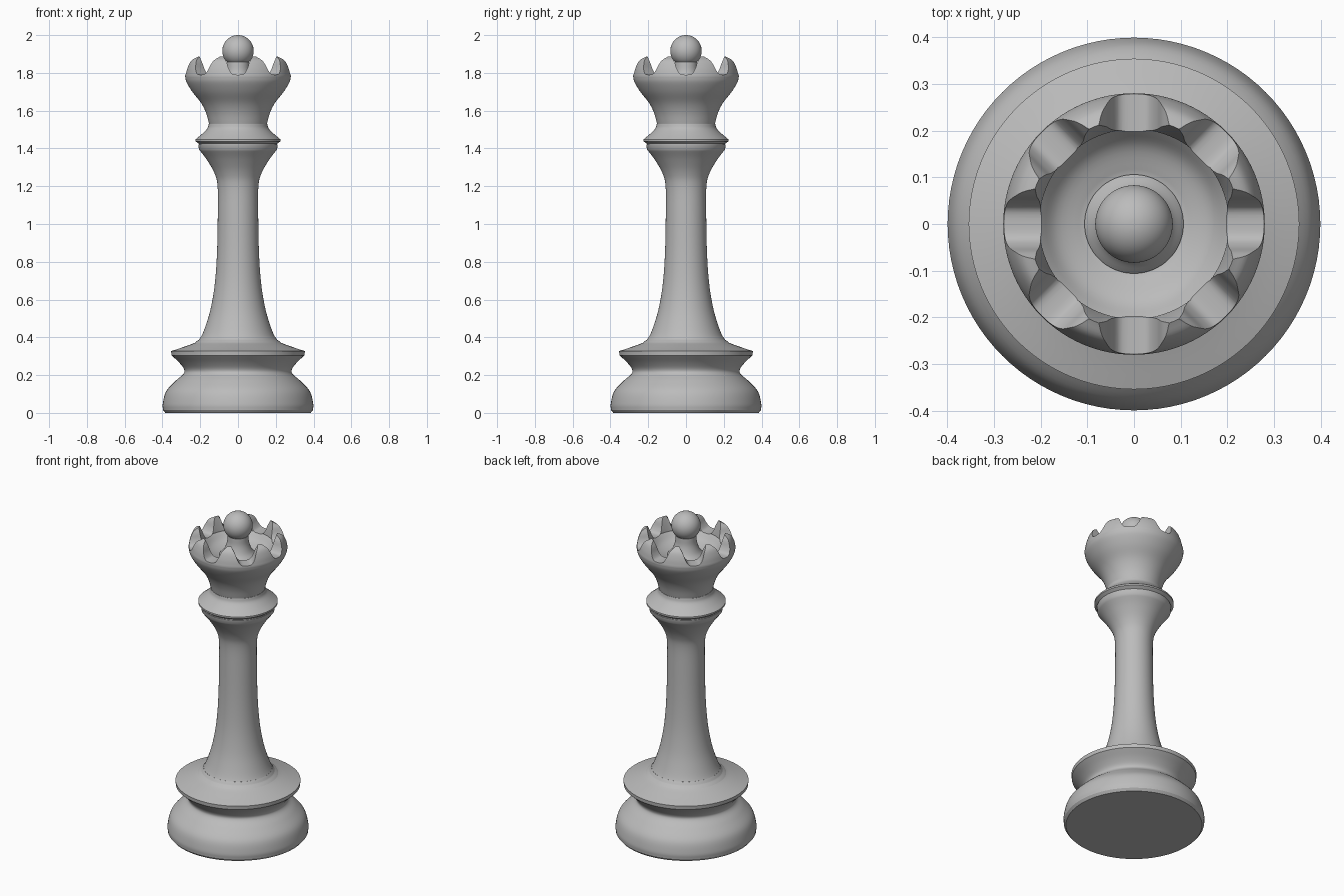
import bpy, bmesh, math
from mathutils import Matrix, Vector

if "Cube" in bpy.data.objects:
    bpy.data.objects.remove(bpy.data.objects["Cube"], do_unlink=True)

grey = bpy.data.materials.new("plain grey")
grey.use_nodes = True
colour = (0.5, 0.5, 0.5, 1)
grey.diffuse_color = colour
grey.node_tree.nodes["Principled BSDF"].inputs["Base Color"].default_value = colour


def spline(points, steps=5):
    """Smooth curve through a run of points, sharp only at its two ends."""
    p = [Vector(q) for q in points]
    p = [2 * p[0] - p[1]] + p + [2 * p[-1] - p[-2]]
    out = []
    for a, b, c, d in zip(p, p[1:], p[2:], p[3:]):
        for i in range(steps):
            t = i / steps
            out.append(0.5 * (2 * b + (c - a) * t + (2 * a - 5 * b + 4 * c - d) * t * t
                              + (3 * b - a - 3 * c + d) * t ** 3))
    return out + [p[-2]]


def finish(name, bm):
    bmesh.ops.remove_doubles(bm, verts=bm.verts, dist=1e-5)
    bmesh.ops.recalc_face_normals(bm, faces=bm.faces)
    mesh = bpy.data.meshes.new(name)
    bm.to_mesh(mesh)
    bm.free()
    mesh.materials.append(grey)
    ob = bpy.data.objects.new(name, mesh)
    bpy.context.collection.objects.link(ob)
    return ob


def smooth(ob):
    bpy.ops.object.select_all(action="DESELECT")
    ob.select_set(True)
    bpy.context.view_layer.objects.active = ob
    bpy.ops.object.shade_smooth_by_angle(angle=math.radians(32))


def lathe(name, runs, sides=96):
    """Turn (radius, height) runs about z; the first and last points lie on the axis."""
    profile = [q for run in runs for q in (spline(run) if len(run) > 2 else map(Vector, run))]
    bm = bmesh.new()
    verts = [bm.verts.new((r, 0, z)) for r, z in profile]
    edges = [bm.edges.new(pair) for pair in zip(verts, verts[1:])]
    bmesh.ops.spin(bm, geom=verts + edges, cent=(0, 0, 0), axis=(0, 0, 1),
                   angle=math.tau, steps=sides, use_merge=True)
    return finish(name, bm)


# Base, flared ring, column and collar
base = lathe("base", [
    [(0, 0), (0.385, 0)],
    [(0.397, 0.015), (0.398, 0.05), (0.38, 0.115), (0.33, 0.17), (0.29, 0.205),
     (0.285, 0.23), (0.31, 0.265), (0.352, 0.305)],
    [(0.354, 0.327), (0.28, 0.352), (0.22, 0.376), (0.195, 0.405)],
    [(0.195, 0.405), (0, 0.405)]])
column = lathe("column", [
    [(0, 0.37), (0.23, 0.37)],
    [(0.225, 0.374), (0.197, 0.4), (0.17, 0.465), (0.143, 0.56), (0.122, 0.69),
     (0.111, 0.85), (0.107, 1.05), (0.108, 1.2), (0.125, 1.27), (0.165, 1.34), (0.207, 1.395)],
    [(0.21, 1.42), (0, 1.42)]])
collar = lathe("collar", [
    [(0, 1.41), (0.207, 1.41)],
    [(0.207, 1.425), (0.225, 1.438)],
    [(0.225, 1.448), (0.19, 1.477), (0.163, 1.505), (0.155, 1.53)],
    [(0.155, 1.53), (0, 1.53)]])

# Hollow crown
crown = lathe("crown", [
    [(0, 1.515), (0.152, 1.515)],
    [(0.152, 1.525), (0.168, 1.585), (0.195, 1.64), (0.242, 1.7), (0.272, 1.75), (0.28, 1.782)],
    [(0.28, 1.782), (0.272, 1.825), (0.255, 1.865), (0.225, 1.886)],
    [(0.225, 1.886), (0.203, 1.8)],
    [(0.203, 1.795), (0.165, 1.755), (0.105, 1.73)],
    [(0.105, 1.73), (0, 1.73)]])

# Eight rounded notches cut round the rim
half = [(0, 1.79), (0.03, 1.795), (0.048, 1.82), (0.06, 1.855), (0.075, 1.885), (0.09, 1.93)]
outline = spline([(-x, z) for x, z in half[:0:-1]] + half)
bm = bmesh.new()
for k in range(8):
    turn = Matrix.Rotation(k * math.tau / 8, 3, "Z")
    ends = [[bm.verts.new(turn @ Vector((r, y, z))) for y, z in outline] for r in (0.185, 0.4)]
    bm.faces.new(ends[0])
    bm.faces.new(ends[1][::-1])
    for i in range(len(outline)):
        bm.faces.new((ends[0][i - 1], ends[0][i], ends[1][i], ends[1][i - 1]))
cutter = finish("notch_cutter", bm)
cutter.hide_render = True
cutter.hide_viewport = True
cut = crown.modifiers.new("notches", "BOOLEAN")
cut.object = cutter
cut.operation = "DIFFERENCE"
cut.solver = "EXACT"
cut.use_self = True
bpy.context.view_layer.objects.active = crown
bpy.ops.object.modifier_apply(modifier="notches")
bpy.data.objects.remove(cutter, do_unlink=True)

# Flared stem and ball on top
arc = [math.radians(a) for a in range(-45, 91, 9)]
ball = [(0.083 * math.cos(a), 1.917 + 0.083 * math.sin(a)) for a in arc]
finial = lathe("finial", [
    [(0, 1.725), (0.106, 1.725)],
    [(0.106, 1.735), (0.08, 1.765), (0.063, 1.81), (0.059, 1.858)],
    ball])

for part in (base, column, collar, crown, finial):
    smooth(part)
